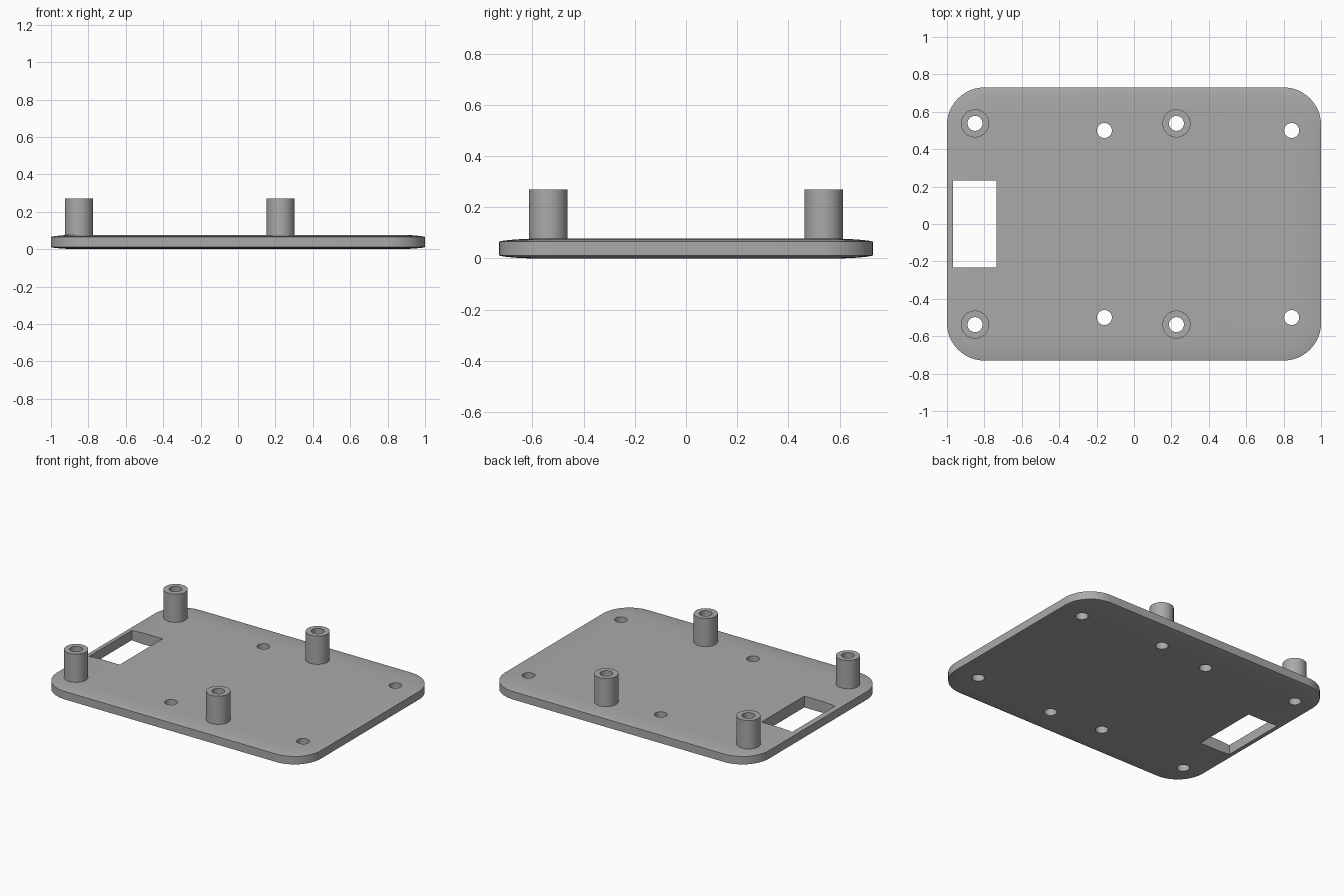
import bpy, bmesh
from math import cos, sin, pi

cube = bpy.data.objects.get("Cube")
if cube:
    bpy.data.objects.remove(cube, do_unlink=True)

grey = bpy.data.materials.new("plain_grey")
grey.use_nodes = True
colour = (0.4, 0.4, 0.4, 1)
grey.diffuse_color = colour
grey.node_tree.nodes["Principled BSDF"].inputs["Base Color"].default_value = colour


def loft(name, rings, closed=False):
    """Skin matching rings of points; cap the ends, or join last to first."""
    bm = bmesh.new()
    loops = [[bm.verts.new(p) for p in ring] for ring in rings]
    n = len(loops[0])
    pairs = list(zip(loops, loops[1:]))
    if closed:
        pairs.append((loops[-1], loops[0]))
    else:
        bm.faces.new(loops[0][::-1])
        bm.faces.new(loops[-1])
    for a, b in pairs:
        for i in range(n):
            j = (i + 1) % n
            bm.faces.new((a[i], a[j], b[j], b[i]))
    bmesh.ops.recalc_face_normals(bm, faces=bm.faces)
    mesh = bpy.data.meshes.new(name)
    bm.to_mesh(mesh)
    bm.free()
    mesh.materials.append(grey)
    obj = bpy.data.objects.new(name, mesh)
    bpy.context.collection.objects.link(obj)
    return obj


def circle(x, y, r, z, n=48):
    return [(x + r * cos(2 * pi * i / n), y + r * sin(2 * pi * i / n), z) for i in range(n)]


def rounded_outline(inset, z, steps=12):
    """Rounded rectangle ring, pulled in from the plate rim."""
    radius = CORNER - inset
    points = []
    for q, (sx, sy) in enumerate([(1, 1), (-1, 1), (-1, -1), (1, -1)]):
        for i in range(steps + 1):
            a = (q + i / steps) * pi / 2
            points.append((sx * (HALF_X - CORNER) + radius * cos(a),
                           sy * (HALF_Y - CORNER) + radius * sin(a), z))
    return points


def smooth(obj):
    bpy.ops.object.select_all(action="DESELECT")
    obj.select_set(True)
    bpy.context.view_layer.objects.active = obj
    bpy.ops.object.shade_smooth_by_angle(angle=pi / 6)


HALF_X, HALF_Y, CORNER, THICK = 1.0, 0.73, 0.2, 0.077
POST_TOP, POST_R, HOLE_R = 0.27, 0.075, 0.04
posts = [(x, y) for x in (-0.85, 0.227) for y in (-0.538, 0.538)]
screw_holes = [(x, y) for x in (-0.158, 0.843) for y in (-0.5, 0.5)]

# Base plate with a shallow crowned rim on both faces
rim = [(0.12, 0), (0.06, 0.003), (0.02, 0.007), (0, 0.011)]
rings = [rounded_outline(i, z) for i, z in rim]
rings += [rounded_outline(i, THICK - z) for i, z in reversed(rim)]
plate = loft("base_plate", rings)

# Through holes and the rectangular slot
cutters = [loft("hole_cutter", [circle(x, y, HOLE_R, z) for z in (-0.1, 0.2)])
           for x, y in posts + screw_holes]
slot = [(-0.967, -0.232), (-0.734, -0.232), (-0.734, 0.232), (-0.967, 0.232)]
cutters.append(loft("slot_cutter", [[(x, y, z) for x, y in slot] for z in (-0.1, 0.2)]))

bpy.context.view_layer.objects.active = plate
for cutter in cutters:
    cutter.hide_render = True
    mod = plate.modifiers.new("cut", "BOOLEAN")
    mod.operation, mod.solver, mod.object = "DIFFERENCE", "EXACT", cutter
    bpy.ops.object.modifier_apply(modifier=mod.name)
    bpy.data.objects.remove(cutter, do_unlink=True)
smooth(plate)

# Hollow standoff posts
names = ["front_right_post", "back_right_post", "front_left_post", "back_left_post"]
for name, (x, y) in zip(names, posts):
    section = [(HOLE_R, 0.07), (POST_R, 0.07), (POST_R, POST_TOP), (HOLE_R, POST_TOP)]
    smooth(loft(name, [circle(x, y, r, z) for r, z in section], closed=True))
